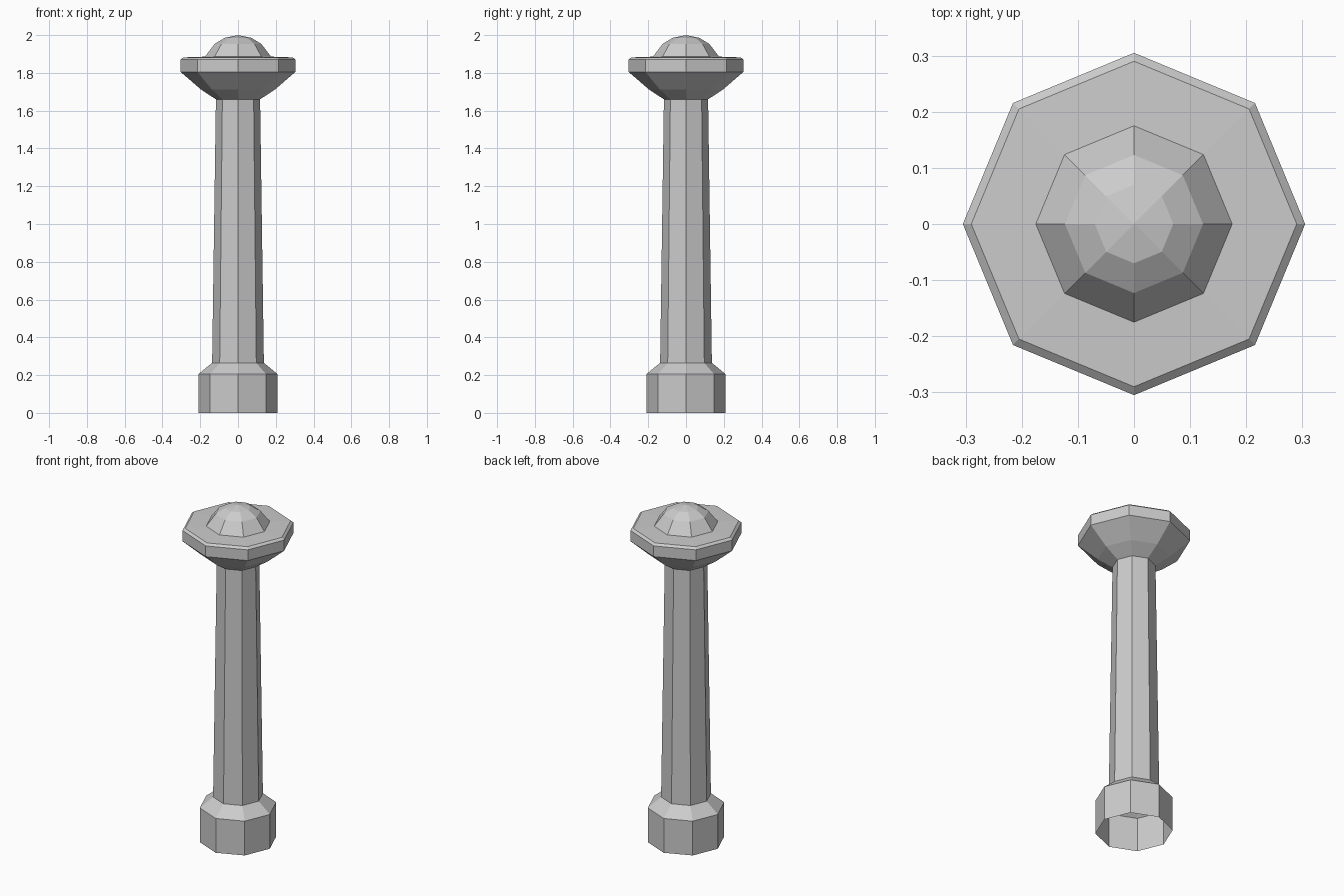
import bpy, bmesh
from math import cos, sin, tau

if "Cube" in bpy.data.objects:
    bpy.data.objects.remove(bpy.data.objects["Cube"])

SIDES = 8  # octagonal, with corners on the x and y axes


def lathe(name, profile):
    """Turn a (radius, z) profile into a flat-faced octagonal shell."""
    bm = bmesh.new()
    rings = []
    for r, z in profile:
        if r == 0:
            rings.append([bm.verts.new((0, 0, z))] * SIDES)
        else:
            rings.append([bm.verts.new((r * cos(tau * i / SIDES), r * sin(tau * i / SIDES), z))
                          for i in range(SIDES)])
    for low, high in zip(rings, rings[1:]):
        for i in range(SIDES):
            j = (i + 1) % SIDES
            corners = dict.fromkeys((low[i], low[j], high[j], high[i]))
            bm.faces.new(list(corners))
    mesh = bpy.data.meshes.new(name)
    bm.to_mesh(mesh)
    bm.free()
    obj = bpy.data.objects.new(name, mesh)
    bpy.context.collection.objects.link(obj)
    return obj


# Plinth with sloped shoulder, open underneath
lathe("base", [(0.21, 0), (0.21, 0.205), (0.137, 0.265)])

# Slightly tapering column
lathe("shaft", [(0.137, 0.265), (0.117, 1.66)])

# Flared head with a thin bevelled rim
lathe("capital", [(0.117, 1.66), (0.197, 1.713), (0.305, 1.806),
                  (0.305, 1.87), (0.29, 1.882), (0.175, 1.886)])

# Faceted dome on top
lathe("dome", [(0.175, 1.886), (0.123, 1.954), (0.07, 1.986), (0, 2.0)])
